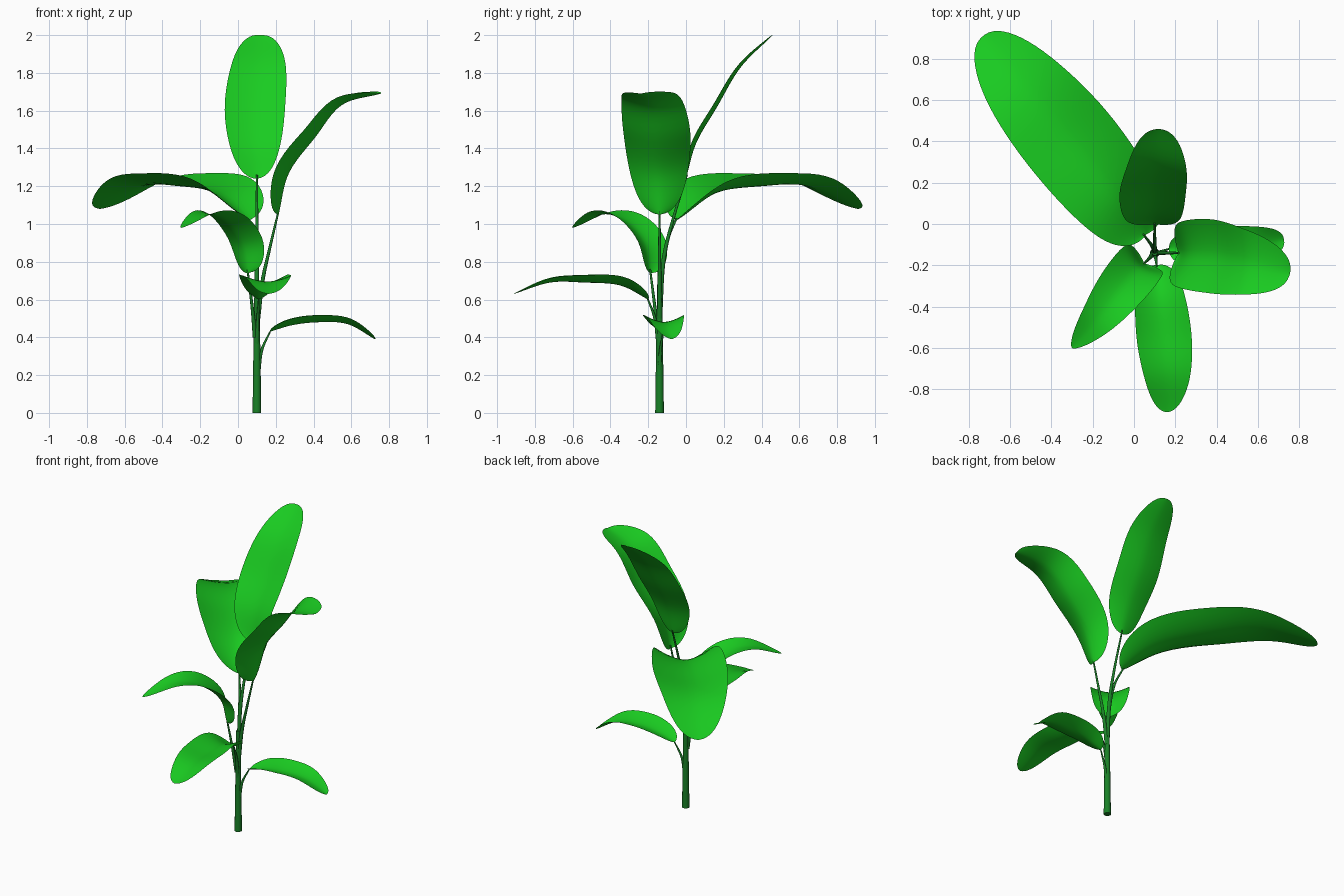
import bpy, math
from mathutils import Vector

if "Cube" in bpy.data.objects:
    bpy.data.objects.remove(bpy.data.objects["Cube"])


def material(name, color):
    m = bpy.data.materials.new(name)
    m.diffuse_color = color
    m.use_nodes = True
    m.node_tree.nodes["Principled BSDF"].inputs["Base Color"].default_value = m.diffuse_color
    return m


LEAF = material("leaf_green", (0.01, 0.6, 0.015, 1))
STEM = material("stem_green", (0.01, 0.22, 0.02, 1))


def spline(pts, u):
    """Catmull-Rom point at u in 0..1."""
    p = [Vector(q) for q in pts]
    p = [2 * p[0] - p[1]] + p + [2 * p[-1] - p[-2]]
    n = len(pts) - 1
    i = min(int(u * n), n - 1)
    t = u * n - i
    a, b, c, d = p[i:i + 4]
    return 0.5 * (2 * b + (c - a) * t + (2 * a - 5 * b + 4 * c - d) * t * t
                  + (3 * b - a - 3 * c + d) * t ** 3)


def add_mesh(name, verts, faces, mat):
    me = bpy.data.meshes.new(name)
    me.from_pydata(verts, [], faces)
    me.materials.append(mat)
    for f in me.polygons:
        f.use_smooth = len(f.vertices) == 4
    me.update()
    ob = bpy.data.objects.new(name, me)
    bpy.context.collection.objects.link(ob)
    return ob


def leaf(name, mid, side, half, cup, a=0.45, b=0.55, nu=36, nv=12):
    """Blade swept along a midrib; cup = (base, tip) lift of the edges."""
    side = Vector(side).normalized()
    peak = a / (a + b)
    top = peak ** a * (1 - peak) ** b
    verts, faces = [], []
    for i in range(nu + 1):
        u = 0.5 - 0.5 * math.cos(math.pi * (0.01 + 0.98 * i / nu))
        c = spline(mid, u)
        tan = (spline(mid, min(u + .02, 1)) - spline(mid, max(u - .02, 0))).normalized()
        s = (side - tan * side.dot(tan)).normalized()
        nrm = s.cross(tan)
        w = half * u ** a * (1 - u) ** b / top
        k = cup[0] + (cup[1] - cup[0]) * u
        for j in range(nv + 1):
            t = 2 * j / nv - 1
            verts.append(c + s * w * t + nrm * k * w * abs(t) ** 1.6)
    for i in range(nu):
        for j in range(nv):
            q = i * (nv + 1) + j
            faces.append((q, q + 1, q + nv + 2, q + nv + 1))
    return add_mesh(name, verts, faces, LEAF)


def stalk(name, path, r0, r1, n=16, sides=12):
    """Tapered round tube along a path."""
    verts, faces = [], []
    for i in range(n + 1):
        u = i / n
        c = spline(path, u)
        tan = (spline(path, min(u + .02, 1)) - spline(path, max(u - .02, 0))).normalized()
        x = Vector((0, 1, 0)).cross(tan).normalized()
        y = tan.cross(x)
        r = r0 + (r1 - r0) * u
        for j in range(sides):
            g = 2 * math.pi * j / sides
            verts.append(c + x * r * math.cos(g) + y * r * math.sin(g))
    for i in range(n):
        for j in range(sides):
            k = (j + 1) % sides
            faces.append((i * sides + j, i * sides + k, (i + 1) * sides + k, (i + 1) * sides + j))
    faces += [tuple(reversed(range(sides))), tuple(range(n * sides, (n + 1) * sides))]
    return add_mesh(name, verts, faces, STEM)


# main stem
stalk("stem", [(.1, -.14, 0), (.1, -.14, .25), (.1, -.14, .45), (.1, -.14, .68)], .023, .013)

# leaf stalks
stalk("stalk_top", [(.1, -.14, .5), (.1, -.12, .8), (.1, -.07, 1.02), (.1, .005, 1.26)], .014, .005)
stalk("stalk_right", [(.105, -.14, .5), (.13, -.14, .7), (.17, -.14, .88), (.215, -.14, 1.07)], .013, .005)
stalk("stalk_back_left", [(.1, -.14, .5), (.097, -.125, .75), (.08, -.095, .92), (.045, -.05, 1.03)], .013, .005)
stalk("stalk_front_left", [(.09, -.145, .4), (.075, -.165, .56), (.05, -.19, .76)], .012, .005)
stalk("stalk_front", [(.1, -.145, .36), (.105, -.165, .5), (.11, -.205, .61)], .012, .004)
stalk("stalk_low_right", [(.105, -.14, .2), (.125, -.135, .33), (.17, -.12, .43)], .012, .004)

# leaf blades
leaf("leaf_top",
     [(.1, 0, 1.24), (.09, .055, 1.43), (.09, .165, 1.62), (.11, .29, 1.83), (.12, .46, 2.0)],
     (1, 0, 0), .16, (.2, .1), .45, .42)
leaf("leaf_right",
     [(.215, -.14, 1.05), (.27, -.15, 1.27), (.41, -.16, 1.46), (.55, -.19, 1.63), (.755, -.24, 1.69)],
     (-.1, -1, 0), .178, (.45, .2), .42, .42)
leaf("leaf_back_left",
     [(.06, -.05, 1.02), (-.1, .14, 1.16), (-.31, .4, 1.2), (-.52, .65, 1.2), (-.73, .91, 1.08)],
     (.78, .62, 0), .23, (.5, .1), .45, .47)
leaf("leaf_front_left",
     [(.05, -.19, .74), (.015, -.215, .9), (-.07, -.32, 1.02), (-.17, -.45, 1.05), (-.3, -.6, .98)],
     (-.77, .64, 0), .122, (.45, .1), .38, .65)
leaf("leaf_front",
     [(.11, -.2, .6), (.125, -.35, .675), (.145, -.54, .69), (.16, -.72, .69), (.16, -.91, .63)],
     (-1, -.06, 0), .133, (.5, .1), .48, .5)
leaf("leaf_low_right",
     [(.17, -.12, .43), (.29, -.12, .465), (.43, -.12, .48), (.58, -.105, .47), (.725, -.075, .39)],
     (.05, -1, 0), .108, (.4, .3), .48, .48)
